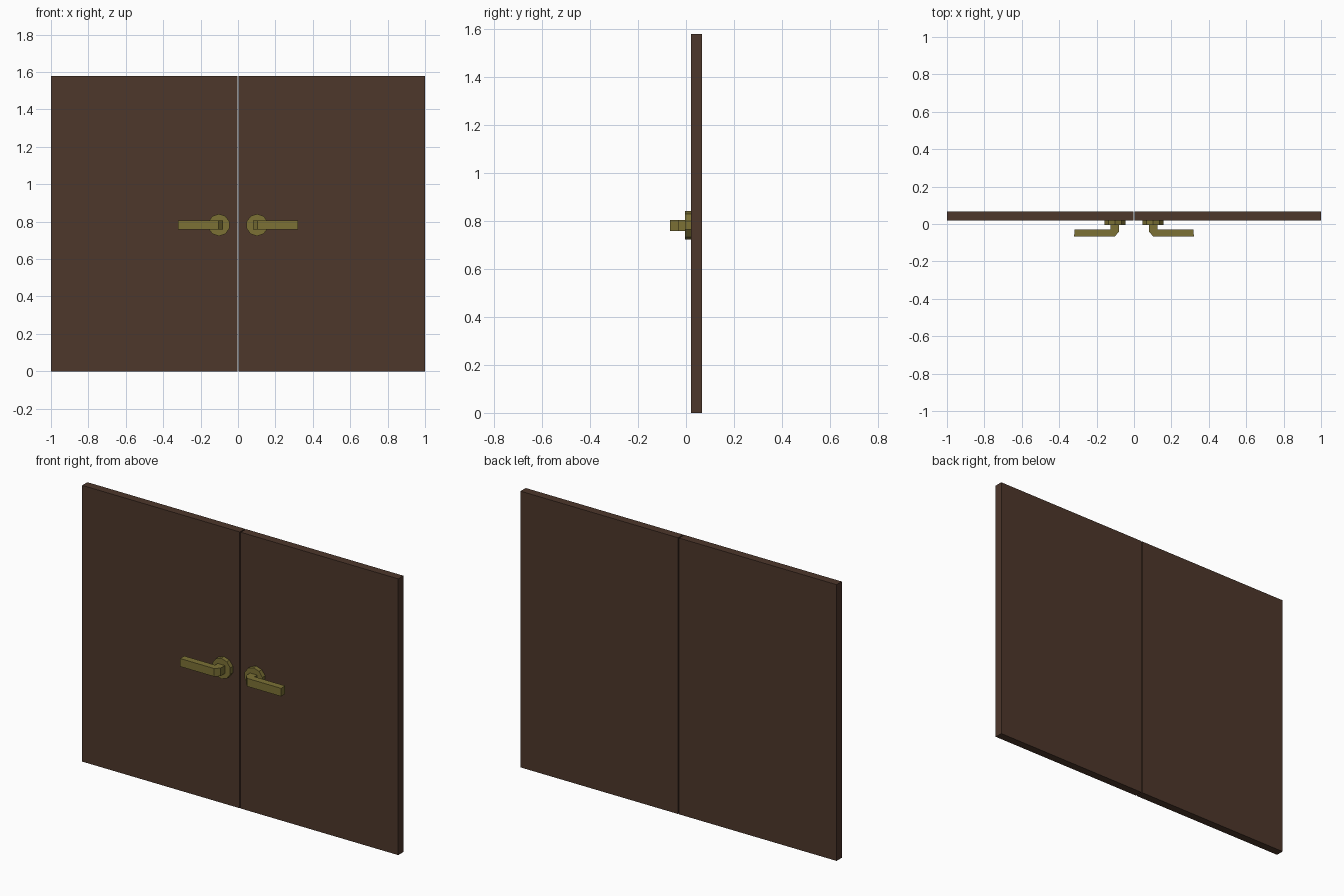
import bpy, bmesh, math
from mathutils import Matrix

if "Cube" in bpy.data.objects:
    bpy.data.objects.remove(bpy.data.objects["Cube"])


def material(name, color):
    m = bpy.data.materials.new(name)
    m.diffuse_color = (*color, 1)
    m.use_nodes = True
    m.node_tree.nodes["Principled BSDF"].inputs["Base Color"].default_value = m.diffuse_color
    return m


wood = material("dark_wood", (0.075, 0.038, 0.024))
brass = material("aged_brass", (0.2, 0.165, 0.036))


def add(name, bm, mat):
    bmesh.ops.recalc_face_normals(bm, faces=bm.faces)
    me = bpy.data.meshes.new(name)
    bm.to_mesh(me)
    bm.free()
    me.materials.append(mat)
    ob = bpy.data.objects.new(name, me)
    bpy.context.collection.objects.link(ob)


def prism(points, z0, z1):
    bm = bmesh.new()
    face = bm.faces.new([bm.verts.new((x, y, z0)) for x, y in points])
    ext = bmesh.ops.extrude_face_region(bm, geom=[face])
    top = [v for v in ext["geom"] if isinstance(v, bmesh.types.BMVert)]
    bmesh.ops.translate(bm, verts=top, vec=(0, 0, z1 - z0))
    return bm


HZ = 0.782  # handle height

for side, s in (("left", -1), ("right", 1)):
    # Door leaf, with a narrow gap at the centre
    leaf = [(0.003, 0.02), (1, 0.02), (1, 0.067), (0.003, 0.067)]
    add(side + "_door_leaf", prism([(s * x, y) for x, y in leaf], 0, 1.58), wood)

    # Ten-sided backplate
    bm = bmesh.new()
    bmesh.ops.create_cone(bm, cap_ends=True, segments=10, radius1=0.059,
                          radius2=0.059, depth=0.025,
                          matrix=Matrix.Translation((s * 0.102, 0.0075, HZ))
                          @ Matrix.Rotation(math.pi / 2, 4, 'X'))
    add(side + "_backplate", bm, brass)

    # Bent lever: neck, chamfered elbow and grip as one profile
    lever = [(0.08, 0.0), (0.08, -0.042), (0.104, -0.067), (0.32, -0.067),
             (0.318, -0.029), (0.125, -0.029), (0.125, 0.0)]
    add(side + "_lever", prism([(s * x, y) for x, y in lever],
                               HZ - 0.023, HZ + 0.023), brass)
